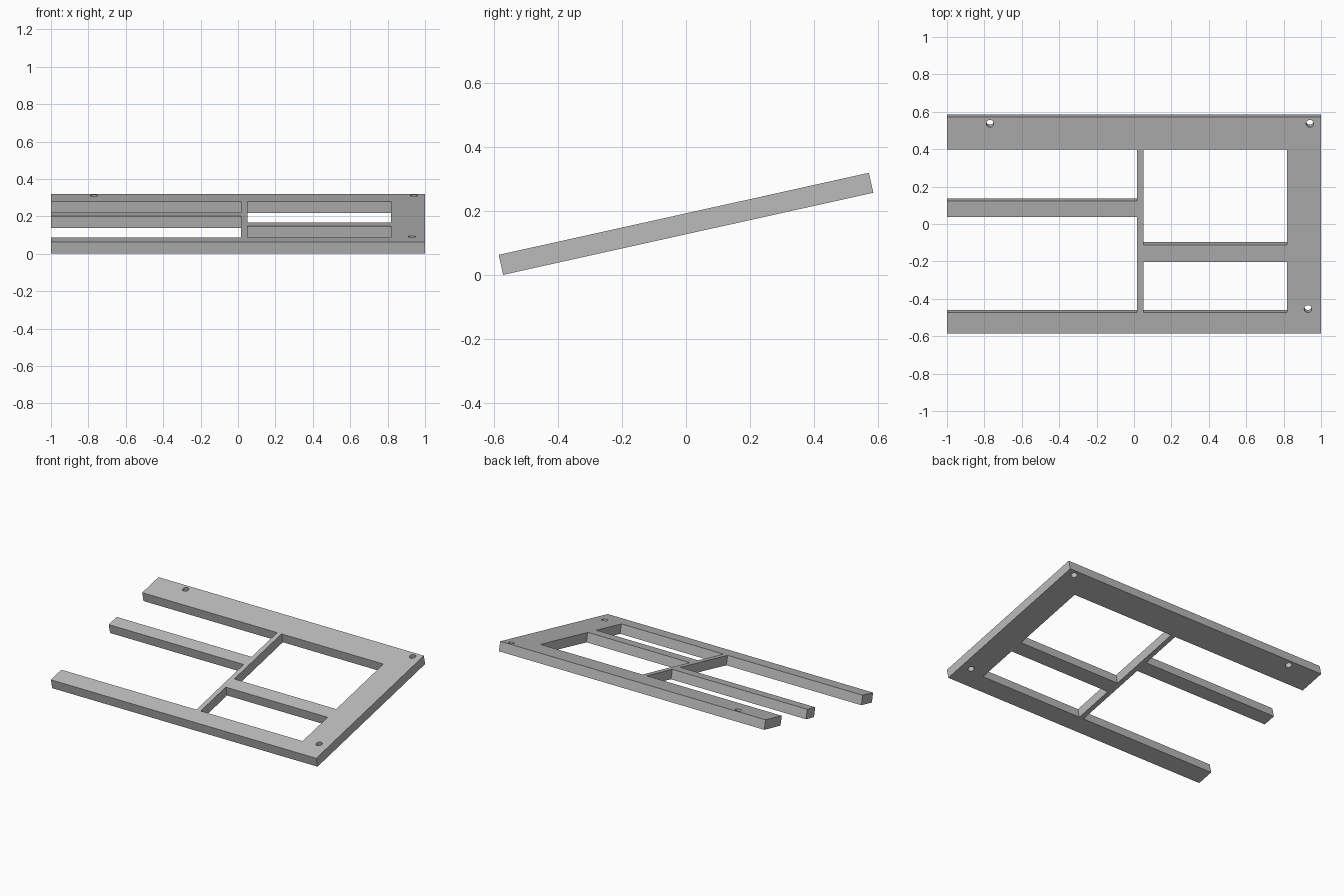
import bpy
import math
from mathutils import Matrix

if "Cube" in bpy.data.objects:
    bpy.data.objects.remove(bpy.data.objects["Cube"], do_unlink=True)

LENGTH, THICK, TILT = 1.186, 0.064, math.radians(12.5)

grey = bpy.data.materials.new("plain grey")
grey.use_nodes = True
colour = (0.5, 0.5, 0.5, 1)
grey.diffuse_color = colour
grey.node_tree.nodes["Principled BSDF"].inputs["Base Color"].default_value = colour


def box(name, x0, x1, y0, y1, z0, z1):
    bpy.ops.mesh.primitive_cube_add(size=1)
    ob = bpy.context.object
    ob.name = name
    ob.data.transform(Matrix.Translation(((x0 + x1) / 2, (y0 + y1) / 2, (z0 + z1) / 2))
                      @ Matrix.Diagonal((x1 - x0, y1 - y0, z1 - z0, 1)))
    return ob


def cut(target, cutter):
    cutter.hide_render = True
    mod = target.modifiers.new("cut", "BOOLEAN")
    mod.operation = "DIFFERENCE"
    mod.solver = "EXACT"
    mod.object = cutter
    bpy.context.view_layer.objects.active = target
    bpy.ops.object.modifier_apply(modifier=mod.name)
    bpy.data.objects.remove(cutter, do_unlink=True)


# Flat plate, front edge at y = 0
frame = box("tilted_frame", -1, 1, 0, LENGTH, 0, THICK)

# Two open slots on the right side, two closed windows on the left side
openings = [
    (-1.2, 0.017, 0.116, 0.638),
    (-1.2, 0.017, 0.726, 1.007),
    (0.05, 0.818, 0.116, 0.392),
    (0.05, 0.818, 0.486, 1.007),
]
for x0, x1, y0, y1 in openings:
    cut(frame, box("opening_cutter", x0, x1, y0, y1, -0.1, 0.2))

# Screw holes
for x, y in [(-0.77, 1.15), (0.94, 1.15), (0.93, 0.135)]:
    bpy.ops.mesh.primitive_cylinder_add(vertices=32, radius=0.02, depth=0.4, location=(x, y, 0))
    cut(frame, bpy.context.object)

# Colour, tilt and placing
frame.data.materials.clear()
frame.data.materials.append(grey)
for face in frame.data.polygons:
    face.material_index = 0
front = -(LENGTH * math.cos(TILT) - THICK * math.sin(TILT)) / 2
frame.data.transform(Matrix.Translation((0, front, 0)) @ Matrix.Rotation(TILT, 4, "X"))

bpy.ops.object.select_all(action="DESELECT")
frame.select_set(True)
bpy.context.view_layer.objects.active = frame
bpy.ops.object.shade_smooth_by_angle(angle=math.radians(30))
